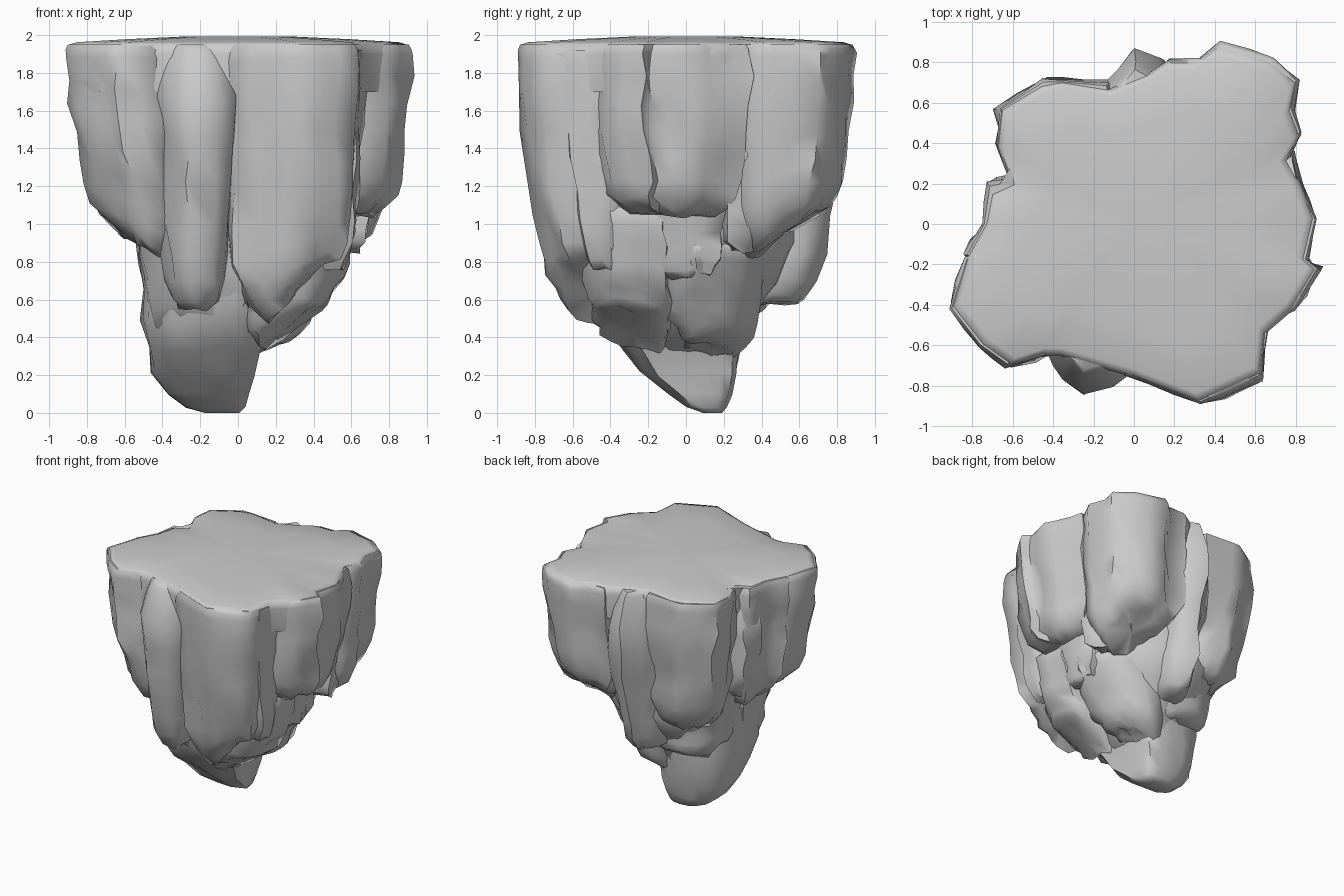
import bpy, bmesh, math, random
from mathutils import Vector, noise

if "Cube" in bpy.data.objects:
    bpy.data.objects.remove(bpy.data.objects["Cube"])

random.seed(4)


def resample(points, step):
    """Split long outline edges so that the rock faces can be broken up."""
    out = []
    for i, p in enumerate(points):
        a, b = Vector(p), Vector(points[(i + 1) % len(points)])
        n = max(1, math.ceil((b - a).length / step))
        out += [a.lerp(b, k / n) for k in range(n)]
    return out


def loft(name, rings):
    """Skin a stack of rings (top to bottom) and close both ends with fans."""
    bm = bmesh.new()
    rows = [[bm.verts.new(v) for v in ring] for ring in rings]
    n = len(rows[0])
    for a, b in zip(rows, rows[1:]):
        for i in range(n):
            j = (i + 1) % n
            bm.faces.new((a[i], b[i], b[j], a[j]))
    for row in (rows[0], rows[-1]):
        mid = bm.verts.new(sum((v.co for v in row), Vector()) / n)
        for i in range(n):
            bm.faces.new((row[i], row[(i + 1) % n], mid))
    bmesh.ops.recalc_face_normals(bm, faces=bm.faces)
    mesh = bpy.data.meshes.new(name)
    bm.to_mesh(mesh)
    bm.free()
    ob = bpy.data.objects.new(name, mesh)
    bpy.context.collection.objects.link(ob)
    bpy.context.view_layer.objects.active = ob
    ob.select_set(True)
    bpy.ops.object.shade_smooth_by_angle(angle=math.radians(60))
    ob.select_set(False)
    return ob


# depth fraction, shrink about the block's own middle
SECTION = [(0, .06), (.025, .02), (.06, 0), (.2, 0), (.36, .0), (.52, .01), (.67, .01),
           (.8, .03), (.9, .1), (.965, .25), (1, .45)]


def block(name, outline, top, bottom, anchor, taper, slope=(0, 0), rough=.045, seed=0, lean=0):
    """Rock slab: top outline pulled towards an anchor on the way down; lean draws the top edge in."""
    pts = resample(outline, .17)
    mid = sum(pts, Vector((0, 0))) / len(pts)
    anchor = Vector(anchor)
    rings = []
    for f, shrink in SECTION:
        ring = []
        for p in pts:
            q = p.lerp(mid, shrink)
            q = q.lerp(anchor, taper * f ** 1.5 + lean * max(0, 1 - f / .22))
            z = top + (bottom - top) * f
            z += f * ((p - mid).x * slope[0] + (p - mid).y * slope[1])
            d = noise.noise_vector(Vector((q.x * 4.5, q.y * 4.5, z * 2.6 + seed * 7.3))) * rough
            d += Vector([random.uniform(-.018, .018) for _ in range(3)])
            k = min(1, f * 6)
            ring.append((q.x + d.x * k, q.y + d.y * k, z + d.z * k * .8))
        rings.append(ring)
    return loft(name, rings)


# Flat crown, gently domed
crown = [(-.92, -.42), (-.77, -.61), (-.63, -.71), (-.47, -.66), (-.38, -.66), (0, -.77), (.33, -.9),
         (.64, -.76), (.66, -.55), (.8, -.43), (.92, -.23), (.86, -.18), (.91, .03), (.83, .22),
         (.77, .33), (.84, .45), (.79, .58), (.82, .72), (.68, .83), (.43, .9), (.33, .82), (.17, .82),
         (.08, .76), (-.12, .68), (-.37, .72), (-.47, .7), (-.67, .58), (-.69, .4), (-.61, .2),
         (-.72, .15), (-.75, 0), (-.84, -.16)]
loft("crown", [[(x * s, y * s, z) for x, y in crown]
               for s, z in ((.3, 1.993), (.65, 1.978), (.93, 1.962), (.97, 1.95), (.985, 1.9), (.96, 1.7))])

# Inner core that fills the gaps between slabs
core = [(1.93, 0, 0, .68, .64), (1.4, 0, 0, .66, .64), (1.1, 0, 0, .58, .6), (.9, .0, .03, .53, .58),
        (.7, -.02, .0, .45, .5), (.5, -.08, -.06, .36, .38), (.3, -.15, 0, .25, .22)]
rings = []
for z, cx, cy, rx, ry in core:
    ring = []
    for i in range(22):
        a = math.tau * i / 22
        p = Vector((cx + rx * math.cos(a), cy + ry * math.sin(a), z))
        ring.append(p + .07 * noise.noise_vector(p * 3.5))
    rings.append(ring)
loft("core", rings)

# Tall upper slabs around the rim
block("front_left_slab", [(-.92, -.42), (-.77, -.61), (-.63, -.71), (-.43, -.65), (-.3, -.3),
      (-.5, 0), (-.84, -.16)], 1.95, .88, (-.1, -.15), .18, (-.38, 0), seed=1)
block("left_slab", [(-.84, -.16), (-.75, 0), (-.72, .2), (-.5, .25), (-.3, 0), (-.5, -.3)],
      1.95, .92, (0, 0), .12, seed=2)
block("front_pillar", [(-.45, -.62), (-.35, -.78), (-.25, -.87), (-.1, -.83), (-.02, -.76),
      (-.04, -.4), (-.42, -.4)], 1.95, .55, (-.25, -.05), .24, rough=.03, seed=3, lean=.17)
block("front_right_slab", [(-.05, -.75), (.33, -.9), (.64, -.76), (.66, -.5), (.6, -.2), (0, -.2),
      (-.07, -.5)], 1.95, .64, (.3, 0), .14, (.42, 0), seed=4)
block("right_slab", [(.58, -.52), (.8, -.43), (.92, -.23), (.86, -.18), (.91, .03), (.82, .2),
      (.79, .34), (.4, .3), (.4, -.4)], 1.95, 1.05, (.3, -.08), .13, seed=5)
block("back_right_slab", [(.77, .3), (.84, .45), (.79, .58), (.82, .72), (.68, .83), (.43, .9), (.33, .82),
      (.17, .82), (.15, .4), (.5, .2)], 1.95, .95, (.2, .2), .13, (0, .35), seed=6)
block("back_pillar", [(-.2, .68), (-.1, .78), (0, .91), (.13, .84), (.22, .72), (.15, .3), (-.2, .3)],
      1.95, .58, (.02, .2), .32, seed=7, lean=.18)
block("back_left_slab", [(-.61, .17), (-.69, .4), (-.67, .58), (-.45, .72), (-.37, .72), (-.12, .7),
      (-.05, .3), (-.35, .1)], 1.95, .82, (0, .1), .17, seed=8)

# Narrow splinters set into the joints
block("left_splinter", [(-.73, .05), (-.72, .22), (-.6, .26), (-.45, .12)], 1.85, 1.0, (0, 0), .1,
      seed=9, lean=.15)
block("front_right_splinter", [(.4, -.64), (.65, -.64), (.68, -.42), (.5, -.25)],
      1.92, .78, (.3, -.2), .2, seed=10)
block("back_right_splinter", [(.5, .2), (.76, .24), (.76, .38), (.5, .45)],
      1.92, .86, (.2, .2), .16, seed=11)

# Lower boulders tucked under the slabs
block("right_mid_boulder", [(.3, -.26), (.6, -.26), (.66, -.02), (.6, .2), (.3, .25)],
      1.2, .72, (.2, 0), .22, seed=12)
block("right_low_boulder", [(.0, -.2), (.44, -.2), (.6, .05), (.5, .3), (.25, .46), (-.05, .35)],
      .9, .32, (-.02, .17), .5, (.15, 0), seed=13)
block("front_right_low_boulder", [(0, -.58), (.4, -.62), (.62, -.4), (.6, -.12), (.3, 0), (0, 0)],
      1.1, .43, (.15, -.2), .25, (.3, -.15), seed=14)
block("front_left_low_boulder", [(-.54, -.4), (-.35, -.6), (.1, -.62), (.2, -.2), (-.2, 0), (-.55, 0)],
      1.1, .35, (-.2, -.1), .34, (0, -.25), seed=15)
block("back_left_low_boulder", [(-.55, .05), (-.52, .38), (-.25, .52), (.05, .45), (.05, .1), (-.3, -.1)],
      1.1, .5, (-.15, .1), .25, seed=16)

# Pointed foot
foot = [(-.5, -.3), (-.36, -.46), (.0, -.5), (.24, -.36), (.22, 0), (.16, .26), (-.1, .33), (-.4, .26), (-.52, 0)]
foot = resample(foot, .2)
rings = []
for z, cx, cy, sx, sy in ((.85, 0, 0, 1, 1), (.65, .0, 0, .97, 1), (.48, -.02, .0, .92, .94),
                          (.34, -.06, .05, .8, .78), (.22, -.08, .08, .72, .6), (.1, -.07, .11, .58, .4),
                          (.03, -.06, .13, .42, .26), (0, -.05, .15, .24, .12)):
    ring = []
    for p in foot:
        v = Vector((cx + p.x * sx, cy + p.y * sy, z))
        d = noise.noise_vector(v * 4.2) * .045 * min(1, z * 5)
        ring.append(v + d)
    rings.append(ring)
loft("foot", rings)
